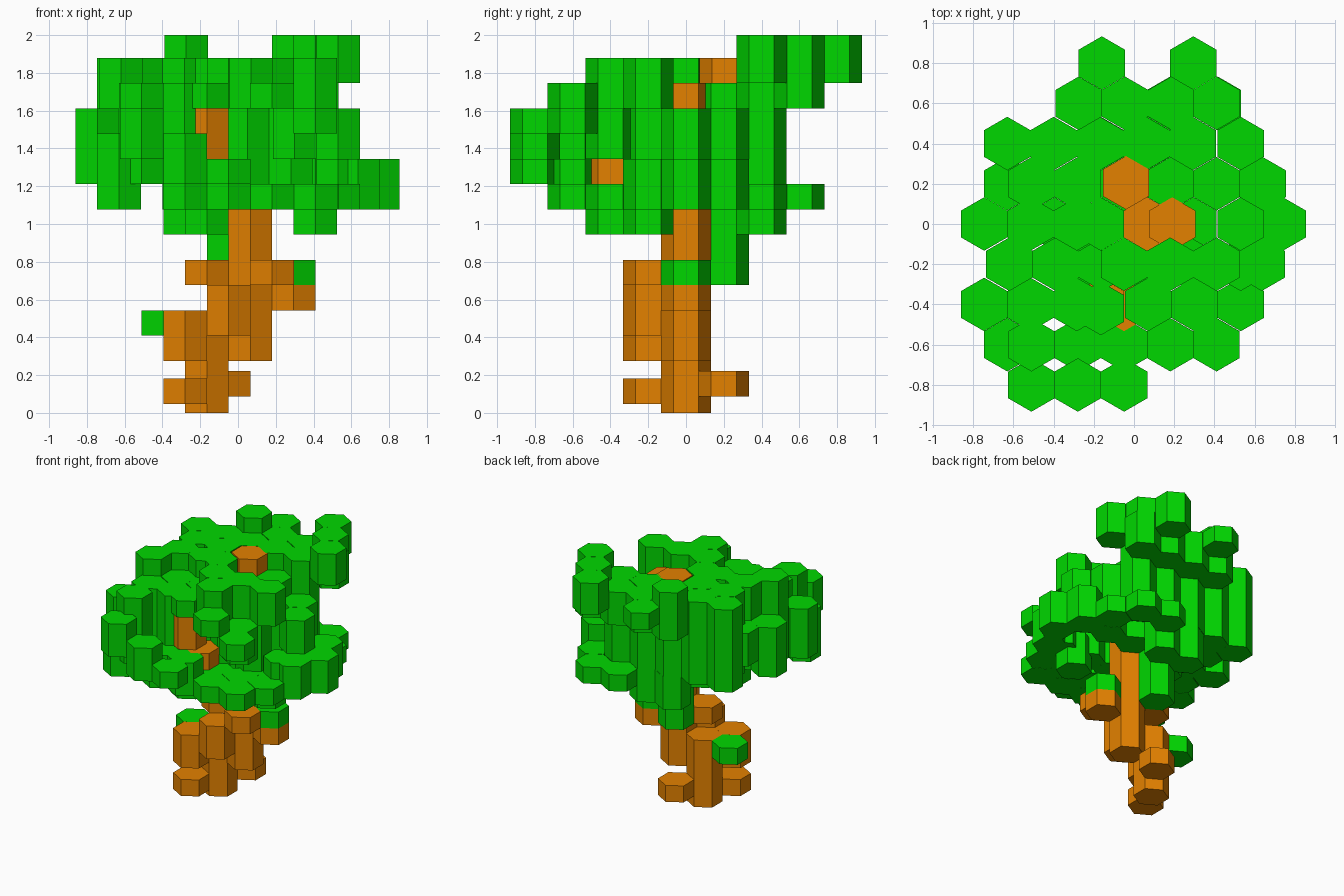
import bpy, bmesh, math

if "Cube" in bpy.data.objects:
    bpy.data.objects.remove(bpy.data.objects["Cube"])

RADIUS = 0.133          # hexagon centre to corner
STEP = 0.2305           # spacing of hexagons along a row


def height(level):
    return min(2.0, 0.0075 + 0.1337 * level) if level else 0.0


def material(name, colour):
    m = bpy.data.materials.new(name)
    m.diffuse_color = (*colour, 1)
    m.use_nodes = True
    m.node_tree.nodes["Principled BSDF"].inputs["Base Color"].default_value = m.diffuse_color
    return m


leaf = material("leaf green", (0.0, 0.68, 0.0))
bark = material("bark orange", (0.77, 0.22, 0.0))


def hex_object(name, columns, mat):
    """Upright hexagonal columns given as x, y, bottom level, top level."""
    bm = bmesh.new()
    for x, y, low, high in columns:
        ring = [bm.verts.new((x + RADIUS * math.sin(k * math.pi / 3),
                              y + RADIUS * math.cos(k * math.pi / 3), height(low)))
                for k in range(6)]
        base = bm.faces.new(ring)
        top = bmesh.ops.extrude_face_region(bm, geom=[base], use_keep_orig=True)["geom"]
        for v in top:
            if isinstance(v, bmesh.types.BMVert):
                v.co.z = height(high)
    bmesh.ops.recalc_face_normals(bm, faces=bm.faces)
    mesh = bpy.data.meshes.new(name)
    bm.to_mesh(mesh)
    bm.free()
    mesh.materials.append(mat)
    bpy.context.collection.objects.link(bpy.data.objects.new(name, mesh))


# trunk and roots
hex_object("trunk", [
    (-0.165, 0, 0, 4), (-0.28, -0.2, 2, 4), (-0.05, -0.2, 3, 5),
    (0.065, 0, 2, 12), (-0.165, 0, 5, 6), (0.18, -0.2, 5, 6),
], bark)
hex_object("roots", [(-0.28, -0.2, 0.3, 1.3), (-0.05, 0.2, 0.6, 1.6)], bark)

# branches reaching into the canopy
hex_object("branches", [
    (0.295, 0, 4, 5), (-0.165, -0.4, 10, 12), (-0.05, -0.4, 9, 10),
    (0.19, 0, 11, 13), (-0.04, 0.205, 12, 14),
], bark)

# leaf tufts on the trunk, and the lowest pads of the canopy
hex_object("tufts", [(-0.395, 0, 3, 4), (0.295, 0, 5, 6), (-0.05, 0.2, 5, 9)], leaf)
hex_object("low_leaves", [(x, y, 7, 9) for x, y in (
    (-0.28, -0.2), (-0.165, -0.4), (0.41, -0.2), (-0.165, 0.4), (0.065, 0.4))], leaf)


def canopy_column(x, y):
    """Bottom and top level of a leaf column, highest towards the back."""
    low = 12 if y > 0.5 else 9 if (x < -0.3 or y > 0.3) else 8
    high = 14 if y - x / 2 > 0.1 else 13
    if y < 0.3 and x < -0.7:
        high = 12
    return x, y, low, high


# tall back and left side: row y, first x, number of hexagons
rows = [
    (0.6, -0.275, 4), (0.4, -0.63, 5), (0.2, -0.51, 2), (0, -0.745, 3),
    (-0.2, -0.62, 3), (-0.4, -0.745, 3), (-0.6, -0.51, 1),
]
hex_object("canopy", [canopy_column(x + i * STEP, y)
                      for y, x, n in rows for i in range(n)], leaf)

# low spreading layer at the front and right: first x, y, number, top level
spread = [
    (0.05, -0.2, 2, 12), (0.53, -0.2, 1, 10), (0.635, -0.2, 1, 10), (0.07, -0.4, 3, 9),
    (0.18, -0.6, 2, 9), (-0.28, -0.6, 2, 10), (-0.63, -0.6, 1, 11), (0.74, 0, 1, 10),
    (0.64, 0.2, 1, 10), (0.18, 0.2, 1, 13), (0.41, 0.2, 1, 12), (0.18, 0.6, 2, 9),
    (0.53, 0.4, 1, 9),
]
hex_object("spreading_leaves", [(x + i * STEP, y, 8, top)
                                for x, y, n, top in spread for i in range(n)], leaf)

# stepped front edge and middle right pads
hex_object("front_leaves", [(-0.51 + i * STEP, -0.8, max(9, 10 - i), 12 - i)
                            for i in range(3)], leaf)
hex_object("side_leaves", [(0.53, 0, 10, 12), (0.3, -0.4, 10, 12), (0.41, -0.6, 11, 12)], leaf)

# raised crown and its overhanging layer
hex_object("crown", [
    (-0.16, 0.8, 13, 14), (0.295, 0.8, 13, 15), (-0.275, 0.6, 14, 15), (0.41, 0.6, 14, 15),
    (0.53, 0.4, 13, 15), (-0.165, 0, 12, 14), (-0.05, -0.2, 12, 14), (0.18, -0.2, 12, 14),
    (0.41, -0.2, 12, 14), (0.07, -0.4, 12, 14), (-0.165, -0.42, 12, 13),
    (0.18, -0.6, 12, 13), (-0.63, 0.2, 10, 12),
], leaf)
